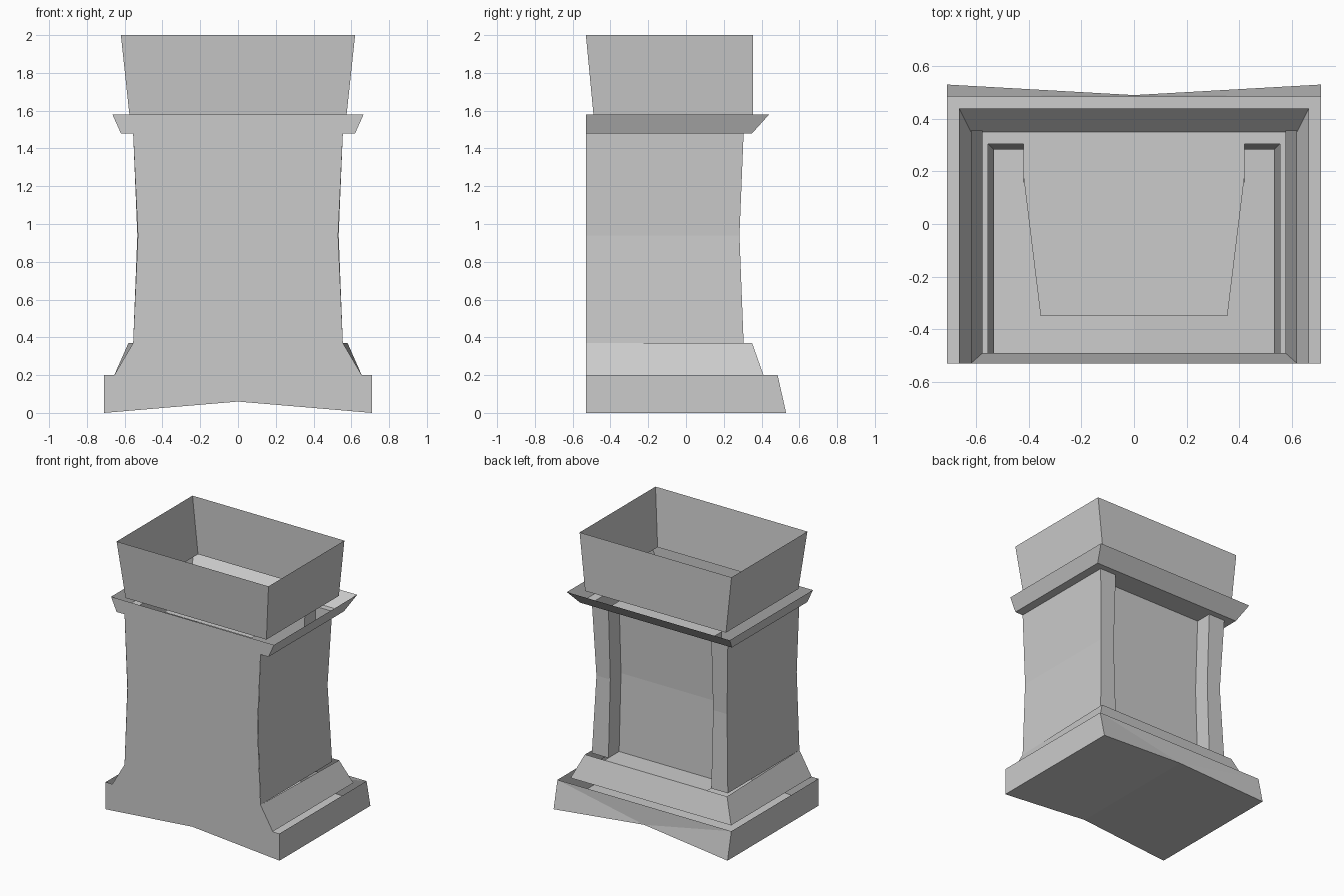
import bpy

if "Cube" in bpy.data.objects:
    bpy.data.objects.remove(bpy.data.objects["Cube"])


def make(name, verts, faces):
    mesh = bpy.data.meshes.new(name)
    mesh.from_pydata(verts, [], faces)
    mesh.update()
    obj = bpy.data.objects.new(name, mesh)
    bpy.context.collection.objects.link(obj)
    return obj


def loft(name, rows, closed=False):
    """Skin between polylines running counter-clockwise seen from above."""
    n = len(rows[0])
    verts = [p for r in rows for p in r]
    faces = []
    for k in range(len(rows) - 1):
        for i in range(n if closed else n - 1):
            j = (i + 1) % n
            faces.append((k * n + i, k * n + j, (k + 1) * n + j, (k + 1) * n + i))
    return make(name, verts, faces)


def mirrored(half, z):
    """Full open polyline from its right half (x > 0)."""
    return [(x, y, z) for x, y in half] + [(-x, y, z) for x, y in reversed(half)]


F = -0.53                      # flat front plane
LOW, MID, HIGH = 0.37, 0.94, 1.48

# Front sheet: one flat silhouette
prof = [(0.71, 0), (0.71, 0.2), (0.655, 0.2), (0.555, LOW), (0.53, MID),
        (0.555, HIGH), (0.62, HIGH), (0.665, 1.58)]
outline = [(0, F, 0.06)] + [(x, F, z) for x, z in prof]
outline += [(-x, F, z) for x, z in reversed(prof)]
make("front_panel", outline, [tuple(range(len(outline)))])

# Base: arched underside, sides and notched back, open top
base = [(0.71, F, 0), (0.71, 0.53, 0), (0.71, 0.485, 0.2), (0.71, F, 0.2),
        (-0.71, F, 0), (-0.71, 0.53, 0), (-0.71, 0.485, 0.2), (-0.71, F, 0.2),
        (0, F, 0.06), (0, 0.49, 0.06)]
make("base", base, [(0, 1, 2, 3), (4, 7, 6, 5), (0, 8, 9, 1), (8, 4, 5, 9),
                    (1, 9, 2), (9, 6, 2), (9, 5, 6)])

# Sloped plinth
loft("plinth", [mirrored([(0.655, F), (0.655, 0.41)], 0.2),
                mirrored([(0.555, F), (0.58, 0.35)], LOW)])

# Shaft: waisted sides, rear pillars and recessed back
rows = []
for z, d in ((LOW, 0), (MID, 0.022), (HIGH, 0)):
    rows.append(mirrored([(0.555 - d, F), (0.555 - d, 0.305 - d),
                          (0.42, 0.305 - d), (0.42, 0.18 - d)], z))
loft("shaft", rows)

# Floor of the rear recess
make("recess_floor", [(0.42, 0.18, LOW), (0.42, 0.35, LOW),
                      (-0.42, 0.35, LOW), (-0.42, 0.18, LOW)], [(0, 1, 2, 3)])

# Soffit under the ledge, with the recess ceiling
half = [(0.62, 0.35), (0.62, F), (0.555, F), (0.555, 0.305),
        (0.42, 0.305), (0.42, 0.18), (0.355, -0.35)]
soffit = mirrored(half, HIGH)
make("ledge_soffit", soffit, [tuple(range(len(soffit)))])

# Flared ledge
loft("ledge", [mirrored([(0.62, F), (0.62, 0.35)], HIGH),
               mirrored([(0.665, F), (0.665, 0.44)], 1.58)])

# Open flared box on top
loft("top_box", [mirrored([(0.575, -0.49), (0.575, 0.355)], 1.58),
                 mirrored([(0.62, F), (0.62, 0.355)], 2.0)], closed=True)
